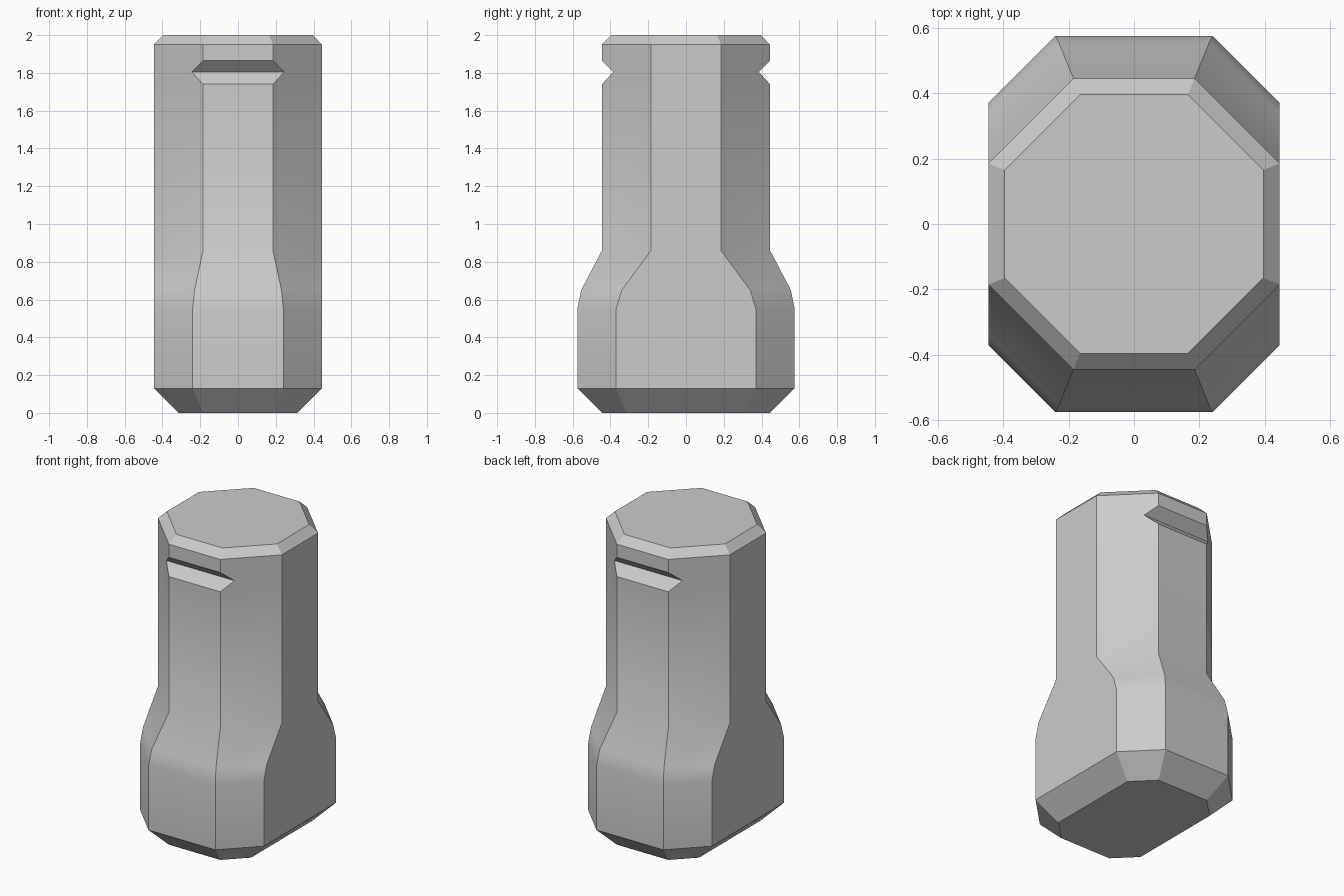
import bpy
import bmesh
import math

cube = bpy.data.objects.get("Cube")
if cube:
    bpy.data.objects.remove(cube, do_unlink=True)

# Plain grey material
grey = bpy.data.materials.new("light grey")
grey.use_nodes = True
colour = (0.6, 0.6, 0.6, 1)
grey.diffuse_color = colour
grey.node_tree.nodes["Principled BSDF"].inputs["Base Color"].default_value = colour


def octagon(bm, z, hx, hy, fx, fy):
    """Ring of eight corners: half sizes hx, hy; half flat widths fx (front), fy (side)."""
    corners = [(fx, -hy), (hx, -fy), (hx, fy), (fx, hy),
               (-fx, hy), (-hx, fy), (-hx, -fy), (-fx, -hy)]
    return [bm.verts.new((x, y, z)) for x, y in corners]


# Sections from the base to the top: z, hx, hy, fx, fy
sections = [
    (0.00, 0.315, 0.445, 0.185, 0.315),   # chamfered foot
    (0.13, 0.445, 0.575, 0.24, 0.37),
    (0.55, 0.445, 0.575, 0.24, 0.37),     # wide base
    (0.65, 0.445, 0.555, 0.23, 0.34),     # shoulder
    (0.86, 0.445, 0.445, 0.185, 0.185),   # column
    (1.74, 0.445, 0.445, 0.185, 0.185),
    (1.805, 0.445, 0.385, 0.245, 0.185),  # front and back grooves
    (1.865, 0.445, 0.445, 0.185, 0.185),
    (1.95, 0.445, 0.445, 0.185, 0.185),
    (2.00, 0.395, 0.395, 0.165, 0.165),   # chamfered top
]

# Loft the body through the sections and cap both ends
bm = bmesh.new()
rings = [octagon(bm, *s) for s in sections]
for low, high in zip(rings, rings[1:]):
    for i in range(8):
        j = (i + 1) % 8
        bm.faces.new((low[i], low[j], high[j], high[i]))
bm.faces.new(rings[0][::-1])
bm.faces.new(rings[-1])
bmesh.ops.recalc_face_normals(bm, faces=bm.faces[:])

mesh = bpy.data.meshes.new("octagonal_post")
bm.to_mesh(mesh)
bm.free()
mesh.materials.append(grey)
post = bpy.data.objects.new("octagonal_post", mesh)
bpy.context.collection.objects.link(post)

# Soften the shoulder while keeping the corners crisp
bpy.ops.object.select_all(action="DESELECT")
post.select_set(True)
bpy.context.view_layer.objects.active = post
bpy.ops.object.shade_smooth_by_angle(angle=math.radians(30))
